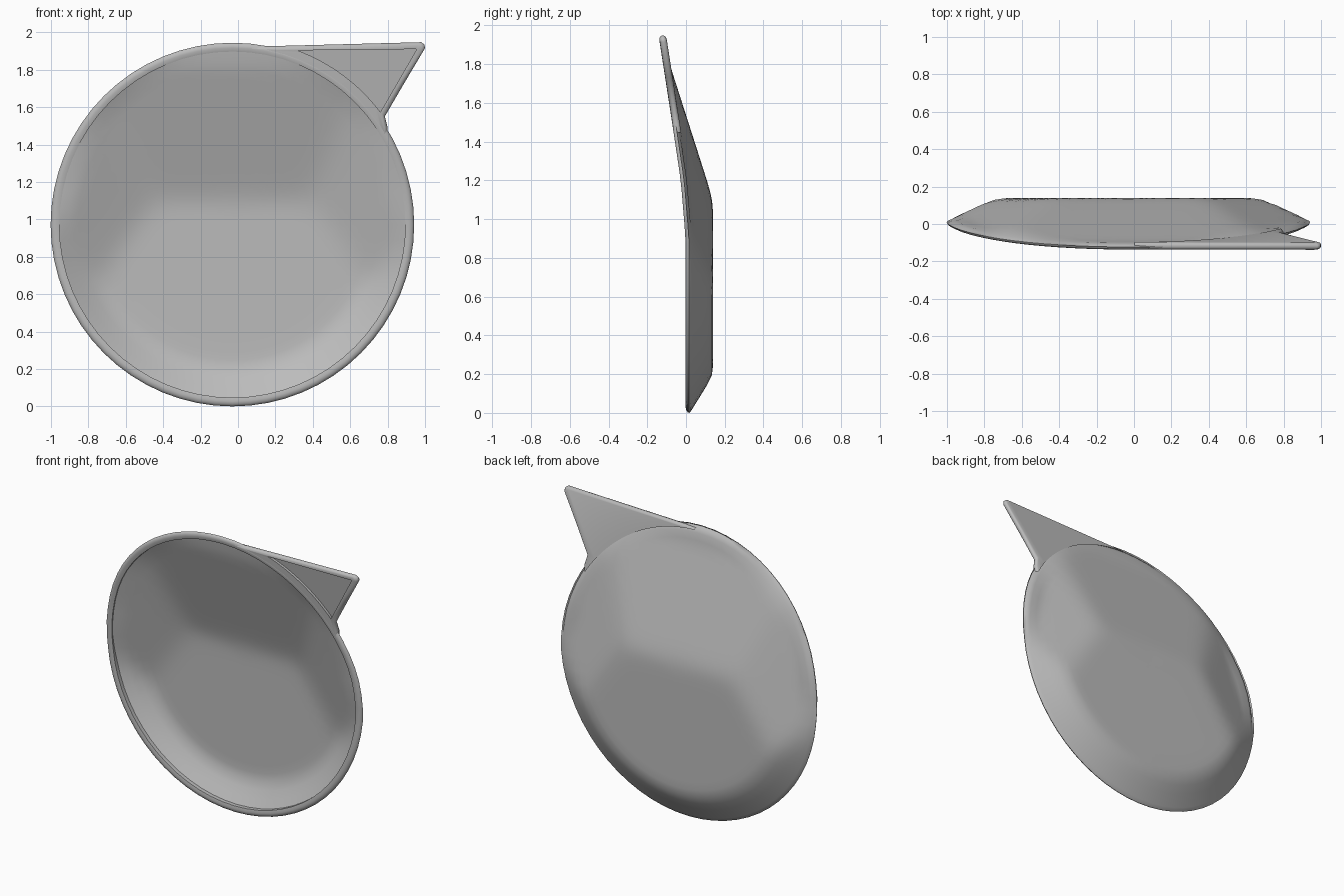
import bpy, bmesh, math

cube = bpy.data.objects.get("Cube")
if cube:
    bpy.data.objects.remove(cube, do_unlink=True)

CX, CZ, R = -0.03, 0.972, 0.972      # pan centre and radius
SEG = 64

grey = bpy.data.materials.new("plain grey")
grey.use_nodes = True
grey.diffuse_color = (0.5, 0.5, 0.5, 1)
grey.node_tree.nodes["Principled BSDF"].inputs["Base Color"].default_value = (0.5, 0.5, 0.5, 1)


def lip_y(z):
    """Front of the lip: upright below, leaning forward above the middle."""
    pts = [(-1, 0), (0.9, 0), (1.2, -0.025), (1.5, -0.07), (2.1, -0.163)]
    for (z0, y0), (z1, y1) in zip(pts, pts[1:]):
        if z <= z1:
            return y0 + (y1 - y0) * (z - z0) / (z1 - z0)
    return pts[-1][1]


def back_y(x, z, r):
    """Back of the pan: flat floor, sloping upper planes and a steep wall."""
    u = abs(x - CX)
    top = 0.14 - 0.32 * (z - 1.1)
    side = 0.14 - 0.35 * ((u - 0.75) * 0.82 + (z - 0.62) * 0.57)
    wall = lip_y(z) + 0.02 + 0.62 * (R - r)
    k = 0.01
    y = -k * math.log(sum(math.exp(-v / k) for v in (0.14, top, side, wall)))
    return max(y, lip_y(z) + 0.03 * min(1, (R - r) / 0.03))


def finish(name, bm):
    bmesh.ops.recalc_face_normals(bm, faces=bm.faces[:])
    mesh = bpy.data.meshes.new(name)
    bm.to_mesh(mesh)
    bm.free()
    mesh.materials.append(grey)
    ob = bpy.data.objects.new(name, mesh)
    bpy.context.collection.objects.link(ob)
    bpy.ops.object.select_all(action='DESELECT')
    ob.select_set(True)
    bpy.context.view_layer.objects.active = ob
    bpy.ops.object.shade_smooth_by_angle(angle=math.radians(50))
    return ob


def loft(name, rings):
    """Bridge successive closed rings and cap both ends."""
    bm = bmesh.new()
    loops = [[bm.verts.new(p) for p in ring] for ring in rings]
    n = len(loops[0])
    for a, b in zip(loops, loops[1:]):
        for i in range(n):
            j = (i + 1) % n
            bm.faces.new((a[i], a[j], b[j], b[i]))
    bm.faces.new(loops[0])
    bm.faces.new(loops[-1])
    return finish(name, bm)


def circle(r, depth):
    ring = []
    for i in range(SEG):
        a = math.tau * i / SEG
        x, z = CX + r * math.cos(a), CZ + r * math.sin(a)
        ring.append((x, depth(x, z, r), z))
    return ring


# Round pan: inner face, rolled lip, outer face
inner_r = [0.03 + 0.895 * i / 18 for i in range(19)]
rings = [circle(r, lambda x, z, r: back_y(x, z, r) - 0.02) for r in inner_r]
for r, off in [(0.925, 0.002), (0.945, -0.002), (0.96, 0.002), (0.969, 0.009), (R, 0.016)]:
    rings.append(circle(r, lambda x, z, r, o=off: lip_y(z) + o))
outer_r = [0.964, 0.95] + inner_r[::-1]
rings += [circle(r, back_y) for r in outer_r]
loft("round_pan", rings)


# Corner tab: framed three-sided plate with a recessed panel
def outline(r, a0, a1, corners, off):
    pts = []
    for i in range(17):
        a = math.radians(a0 + (a1 - a0) * i / 16)
        pts.append((CX + r * math.cos(a), CZ + r * math.sin(a)))
    return [(x, lip_y(z) + off, z) for x, z in pts + corners]


def rim(shrink, off):
    s = shrink
    corners = [(0.80 - s, 1.49), (0.785 - s, 1.55 + s), (0.89 - s, 1.73 + s / 2),
               (1.0 - s, 1.915 - s / 3), (0.996 - s, 1.935 - s), (0.98 - s, 1.947 - s)]
    return outline(0.95 - s / 2, 88, 30, corners, off)


panel = [(0.76, 1.572), (0.765, 1.58), (0.855, 1.735), (0.95, 1.9), (0.953, 1.906), (0.95, 1.91)]
loft("corner_tab", [
    outline(0.994, 69.5, 37.5, panel, 0.02),
    outline(0.994, 69.5, 37.5, panel, 0.002),
    rim(0.016, -0.001), rim(0.005, 0.005), rim(0, 0.014),
    rim(0, 0.025), rim(0.006, 0.034), rim(0.016, 0.037),
])
